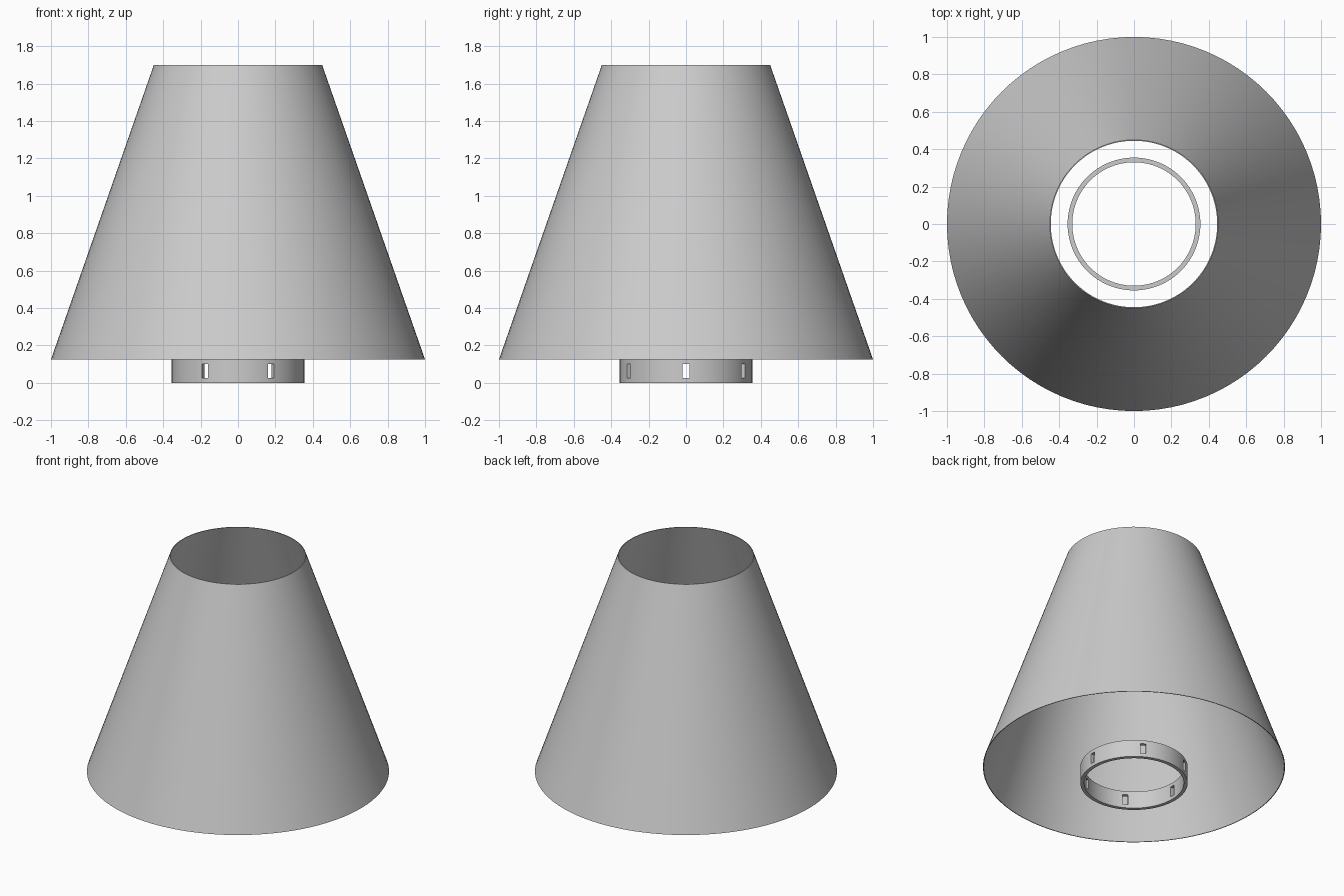
import bpy, bmesh, math
from mathutils import Matrix

cube = bpy.data.objects.get("Cube")
if cube:
    bpy.data.objects.remove(cube, do_unlink=True)

grey = bpy.data.materials.new("light_grey")
grey.use_nodes = True
colour = (0.6, 0.6, 0.6, 1)
grey.diffuse_color = colour
grey.node_tree.nodes["Principled BSDF"].inputs["Base Color"].default_value = colour


def add_object(name, bm):
    bmesh.ops.recalc_face_normals(bm, faces=bm.faces)
    mesh = bpy.data.meshes.new(name)
    bm.to_mesh(mesh)
    bm.free()
    mesh.materials.append(grey)
    obj = bpy.data.objects.new(name, mesh)
    bpy.context.collection.objects.link(obj)
    return obj


def revolve(name, profile, sides=96):
    """Turn a closed (radius, height) profile around z."""
    bm = bmesh.new()
    rings = []
    for i in range(sides):
        a = math.tau * i / sides
        rings.append([bm.verts.new((r * math.cos(a), r * math.sin(a), z))
                      for r, z in profile])
    n = len(profile)
    for i, ring in enumerate(rings):
        after = rings[(i + 1) % sides]
        for j in range(n):
            k = (j + 1) % n
            bm.faces.new((ring[j], after[j], after[k], ring[k]))
    return add_object(name, bm)


def smooth(obj):
    bpy.ops.object.select_all(action="DESELECT")
    obj.select_set(True)
    bpy.context.view_layer.objects.active = obj
    bpy.ops.object.shade_smooth_by_angle(angle=math.radians(30))


# Thin open conical shade
wall = 0.005
shade = revolve("lamp_shade", [(1, 0.125), (0.45, 1.7),
                               (0.45 - wall, 1.7), (1 - wall, 0.125)])
smooth(shade)

# Fitting ring below the shade
ring = revolve("fitting_ring", [(0.355, 0), (0.355, 0.125),
                                (0.33, 0.125), (0.33, 0)])

# Six upright slots cut through the ring
bm = bmesh.new()
for i in range(6):
    place = (Matrix.Rotation(math.tau * i / 6, 4, "Z")
             @ Matrix.Translation((0.3425, 0, 0.0625))
             @ Matrix.Diagonal((0.08, 0.036, 0.075, 1)))
    bmesh.ops.create_cube(bm, size=1, matrix=place)
cutter = add_object("slot_cutter", bm)
cutter.hide_render = True

cut = ring.modifiers.new("slots", "BOOLEAN")
cut.operation = "DIFFERENCE"
cut.solver = "EXACT"
cut.object = cutter
bpy.context.view_layer.objects.active = ring
bpy.ops.object.modifier_apply(modifier=cut.name)
bpy.data.objects.remove(cutter, do_unlink=True)
smooth(ring)
